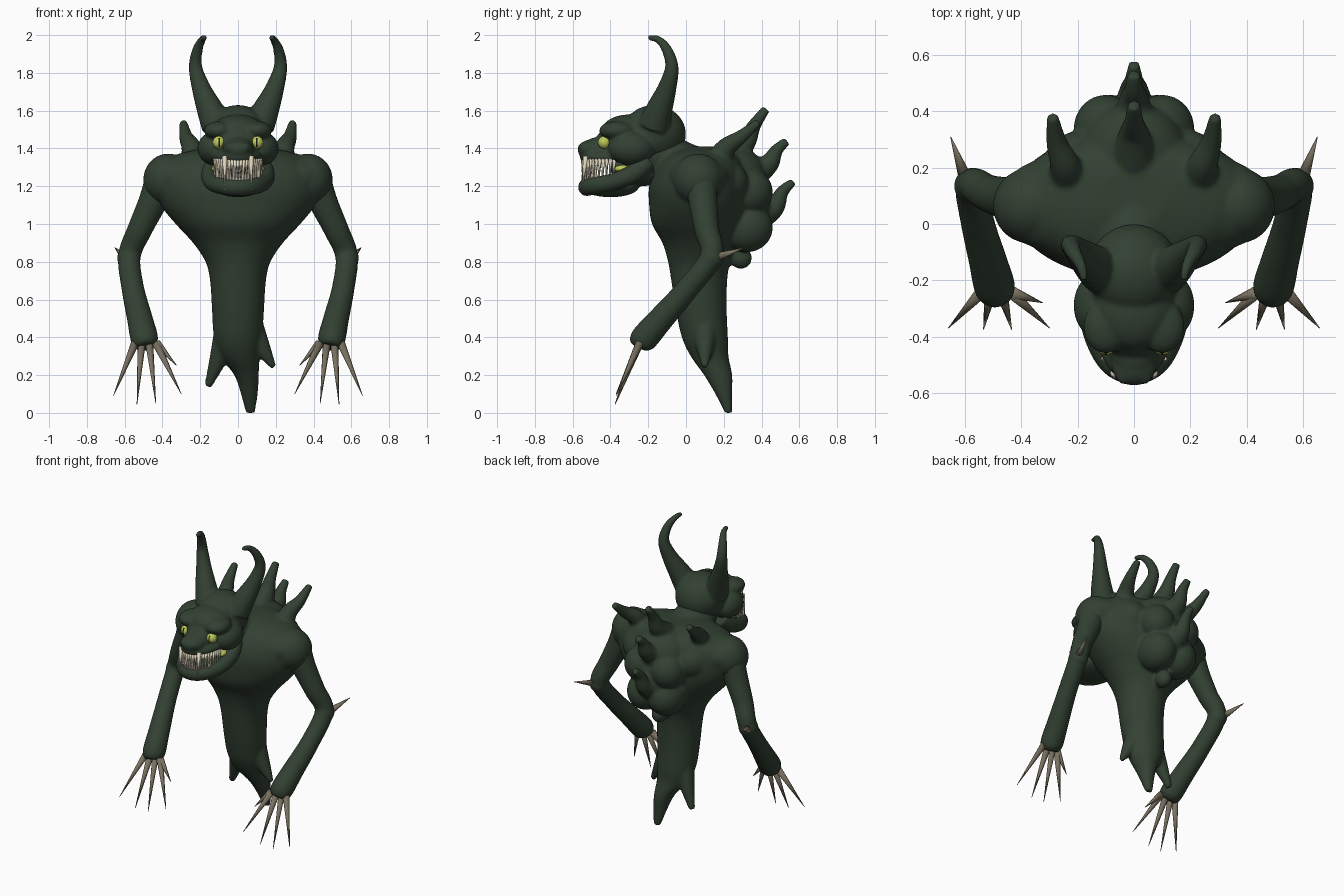
import bpy, bmesh, math
from mathutils import Vector, Matrix

if "Cube" in bpy.data.objects:
    bpy.data.objects.remove(bpy.data.objects["Cube"])


def material(name, rgb):
    m = bpy.data.materials.new(name)
    m.use_nodes = True
    m.diffuse_color = (*rgb, 1)
    m.node_tree.nodes["Principled BSDF"].inputs["Base Color"].default_value = (*rgb, 1)
    return m


SKIN = material("dark green skin", (0.032, 0.052, 0.032))
CLAW = material("brown claw", (0.195, 0.168, 0.12))
TOOTH = material("ivory tooth", (0.72, 0.65, 0.5))
EYE = material("yellow green", (0.5, 0.58, 0.1))
PUPIL = material("black pupil", (0.01, 0.01, 0.01))
SIDES = (("left", 1), ("right", -1))


def ball(bm, center, radii, segments=32):
    m = Matrix.Translation(center) @ Matrix.Diagonal((*radii, 1))
    bmesh.ops.create_uvsphere(bm, u_segments=segments, v_segments=segments // 2, radius=1, matrix=m)


def spike(bm, base, tip, radius, sides=8):
    base, tip = Vector(base), Vector(tip)
    d = tip - base
    m = Matrix.Translation((base + tip) / 2) @ d.to_track_quat('Z', 'Y').to_matrix().to_4x4()
    bmesh.ops.create_cone(bm, cap_ends=True, segments=sides, radius1=radius,
                          radius2=radius * 0.06, depth=d.length, matrix=m)


def smooth_rows(rows, steps=5):
    """Catmull-Rom interpolation of rows of any width."""
    rows = [Vector(r) for r in rows]
    out = []
    for i in range(len(rows) - 1):
        a, b, c, d = rows[max(i - 1, 0)], rows[i], rows[i + 1], rows[min(i + 2, len(rows) - 1)]
        for k in range(steps):
            t = k / steps
            out.append(b + (c - a) * (t / 2) + (a * 2 - b * 5 + c * 4 - d) * (t * t / 2)
                       + (b * 3 - a - c * 3 + d) * (t ** 3 / 2))
    return out + [rows[-1]]


def skin_rings(bm, rings):
    loops = [[bm.verts.new(p) for p in ring] for ring in rings]
    n = len(loops[0])
    for a, b in zip(loops, loops[1:]):
        for i in range(n):
            bm.faces.new((a[i], a[(i + 1) % n], b[(i + 1) % n], b[i]))
    bm.faces.new(loops[0])
    bm.faces.new(loops[-1])


def tube(bm, rows, sides=20):
    """Round limb along rows of x, y, z, radius."""
    rows = smooth_rows(rows)
    pts = [Vector(r[:3]) for r in rows]
    rings, q = [], None
    for i, p in enumerate(pts):
        d = (pts[min(i + 1, len(pts) - 1)] - pts[max(i - 1, 0)]).normalized()
        if q is None:
            u = d.orthogonal().normalized()
        else:
            u = (q - d * q.dot(d)).normalized()
        q, v = u, d.cross(u)
        turns = [math.tau * k / sides for k in range(sides)]
        rings.append([p + (u * math.cos(t) + v * math.sin(t)) * max(rows[i][3], 0.008) for t in turns])
    skin_rings(bm, rings)


def flip(rows, s):
    return [(r[0] * s, *r[1:]) for r in rows]


def finish(name, bm, mats, soften=0):
    """Make the object; soften > 0 fuses its parts and smooths the joins."""
    bmesh.ops.recalc_face_normals(bm, faces=bm.faces)
    for f in bm.faces:
        f.smooth = True
    me = bpy.data.meshes.new(name)
    bm.to_mesh(me)
    bm.free()
    ob = bpy.data.objects.new(name, me)
    bpy.context.collection.objects.link(ob)
    for m in mats:
        me.materials.append(m)
    if soften:
        r = ob.modifiers.new("fuse", 'REMESH')
        r.mode, r.voxel_size, r.use_smooth_shade = 'VOXEL', 0.009, True
        s = ob.modifiers.new("soften", 'SMOOTH')
        s.factor, s.iterations = 0.5, soften


# Torso: horizontal rings of z, centre x, centre y, half width, half depth
bm = bmesh.new()
torso = [(0, .065, .225, .025, .02), (.1, .06, .2, .045, .045), (.2, .045, .17, .065, .075),
         (.3, .01, .125, .105, .1), (.4, 0, .1, .128, .122), (.55, 0, .08, .138, .135),
         (.7, 0, .07, .148, .148), (.8, 0, .07, .172, .165), (.9, 0, .075, .238, .2),
         (1, 0, .07, .33, .25), (1.1, 0, .07, .41, .265), (1.2, 0, .07, .44, .265),
         (1.3, 0, .08, .42, .24), (1.37, 0, .09, .32, .19), (1.41, 0, .1, .12, .1)]
rings = []
for z, cx, cy, rx, ry in smooth_rows(torso):
    rings.append([(cx + rx * math.cos(math.tau * k / 48), cy + ry * math.sin(math.tau * k / 48), z)
                  for k in range(48)])
skin_rings(bm, rings)
# Neck, torn hem lobes and hump
tube(bm, [(0, .08, 1.24, .16), (0, -.05, 1.31, .14), (0, -.16, 1.4, .125)])
tube(bm, [(-.06, .11, .42, .07), (-.11, .14, .27, .045), (-.16, .16, .14, .02)])
tube(bm, [(.07, .1, .45, .07), (.13, .1, .34, .045), (.19, .1, .24, .016)])
ball(bm, (0, .25, 1.25), (.19, .18, .16))
ball(bm, (0, .29, 1.08), (.17, .165, .2))
ball(bm, (0, .29, .82), (.05, .06, .058))
for _, s in SIDES:
    # Shoulder and its slope into the neck
    ball(bm, (.37 * s, .065, 1.235), (.132, .135, .138))
    ball(bm, (.29 * s, .07, 1.25), (.19, .165, .118))
    ball(bm, (.1 * s, .34, 1.17), (.115, .12, .12))
    ball(bm, (.08 * s, .32, .98), (.12, .14, .13))
    ball(bm, (.2 * s, .2, 1.22), (.12, .13, .12))
    # Shoulder blade spikes
    tube(bm, flip([(.23, .15, 1.3, .075), (.245, .21, 1.4, .055), (.275, .29, 1.46, .038),
                   (.29, .385, 1.54, .022)], s))
# Spine spikes
tube(bm, [(0, .24, 1.36, .08), (0, .32, 1.44, .055), (0, .36, 1.52, .037), (0, .425, 1.61, .024)])
tube(bm, [(0, .36, 1.27, .08), (0, .44, 1.32, .055), (0, .48, 1.39, .035), (0, .535, 1.44, .024)])
tube(bm, [(0, .4, 1.05, .08), (0, .47, 1.09, .055), (0, .51, 1.17, .035), (0, .57, 1.225, .022)])
finish("torso", bm, [SKIN], 12)

# Head: skull, forehead, snout, brows, cheeks, lip and horns
bm = bmesh.new()
ball(bm, (0, -.17, 1.475), (.165, .17, .155))
ball(bm, (0, -.3, 1.49), (.14, .15, .09))
ball(bm, (0, -.34, 1.43), (.14, .14, .1))
ball(bm, (0, -.43, 1.395), (.088, .13, .07))
ball(bm, (0, -.505, 1.395), (.08, .07, .05))
LIP = [(.105 * math.sin(a), -.38 - .155 * math.cos(a)) for a in
       (math.radians(d) for d in range(-100, 101, 20))]
tube(bm, [(x, y, 1.355, .027) for x, y in LIP])
for _, s in SIDES:
    ball(bm, (.1 * s, -.365, 1.495), (.08, .095, .05))
    ball(bm, (.122 * s, -.29, 1.4), (.093, .12, .09))
    ball(bm, (.035 * s, -.54, 1.405), (.03, .03, .025))
    tube(bm, flip([(.11, -.17, 1.52, .085), (.15, -.14, 1.61, .07), (.195, -.1, 1.72, .05),
                   (.225, -.075, 1.83, .036), (.215, -.1, 1.92, .028), (.19, -.145, 1.975, .02),
                   (.175, -.2, 1.987, .014)], s))
finish("head", bm, [SKIN], 5)

# Lower jaw with the back of the mouth
bm = bmesh.new()
tube(bm, [(.12, -.2, 1.33, .05), (.145, -.28, 1.265, .05), (.135, -.39, 1.222, .046),
          (.08, -.49, 1.202, .047), (0, -.525, 1.195, .047), (-.08, -.49, 1.202, .047),
          (-.135, -.39, 1.222, .046), (-.145, -.28, 1.265, .05), (-.12, -.2, 1.33, .05)])
ball(bm, (0, -.4, 1.195), (.125, .15, .053))
ball(bm, (0, -.24, 1.26), (.14, .12, .06))
ball(bm, (0, -.3, 1.3), (.1, .11, .06))
finish("lower_jaw", bm, [SKIN], 5)

# Yellow corners of the mouth
bm = bmesh.new()
for _, s in SIDES:
    ball(bm, (.105 * s, -.335, 1.292), (.035, .045, .02))
finish("mouth_corners", bm, [EYE])

# Teeth along both jaws
for name, count, root, tip in (("upper_teeth", 27, 1.345, 1.235), ("lower_teeth", 26, 1.215, 1.3)):
    bm = bmesh.new()
    for i in range(count):
        a = math.radians(-92 + 184 * i / (count - 1))
        x, y = .122 * math.sin(a), -.385 - .16 * math.cos(a)
        wobble = .015 * math.sin(i * 2.4)
        spike(bm, (x, y, root), (x * 1.04, y - .004, tip + wobble), .011, 6)
    finish(name, bm, [TOOTH])
bm = bmesh.new()
for _, s in SIDES:
    spike(bm, (.07 * s, -.53, 1.36), (.07 * s, -.55, 1.18), .015)
    spike(bm, (.105 * s, -.475, 1.215), (.118 * s, -.485, 1.35), .013)
finish("fangs", bm, [TOOTH])

for side, s in SIDES:
    # Eye with a slit pupil
    bm = bmesh.new()
    c = Vector((.1 * s, -.432, 1.432))
    ball(bm, c, (.034, .034, .034), 48)
    for f in bm.faces:
        d = f.calc_center_median() - c
        f.material_index = int(abs(d.x) < .005 and abs(d.z) < .024 and d.y < 0)
    finish(side + "_eye", bm, [EYE, PUPIL])

    # Arm
    bm = bmesh.new()
    tube(bm, flip([(.4, .08, 1.25, .09), (.45, .09, 1.12, .077), (.52, .11, .97, .066),
                   (.575, .135, .83, .06), (.557, .01, .66, .06), (.52, -.13, .5, .068),
                   (.495, -.225, .39, .073), (.487, -.25, .35, .05)], s))
    ball(bm, (.578 * s, .135, .82), (.062, .065, .062))
    finish(side + "_arm", bm, [SKIN], 5)

    # Claws and elbow spike
    bm = bmesh.new()
    for bx, tx, ty, tz in ((.545, .66, -.37, .09), (.51, .535, -.375, .045), (.47, .435, -.375, .05),
                           (.435, .3, -.37, .1), (.43, .325, -.28, .25)):
        spike(bm, (bx * s, -.245, .37), (tx * s, ty, tz), .022)
    finish(side + "_claws", bm, [CLAW])
    bm = bmesh.new()
    spike(bm, (.595 * s, .15, .82), (.652 * s, .31, .875), .026)
    finish(side + "_elbow_spike", bm, [CLAW])
